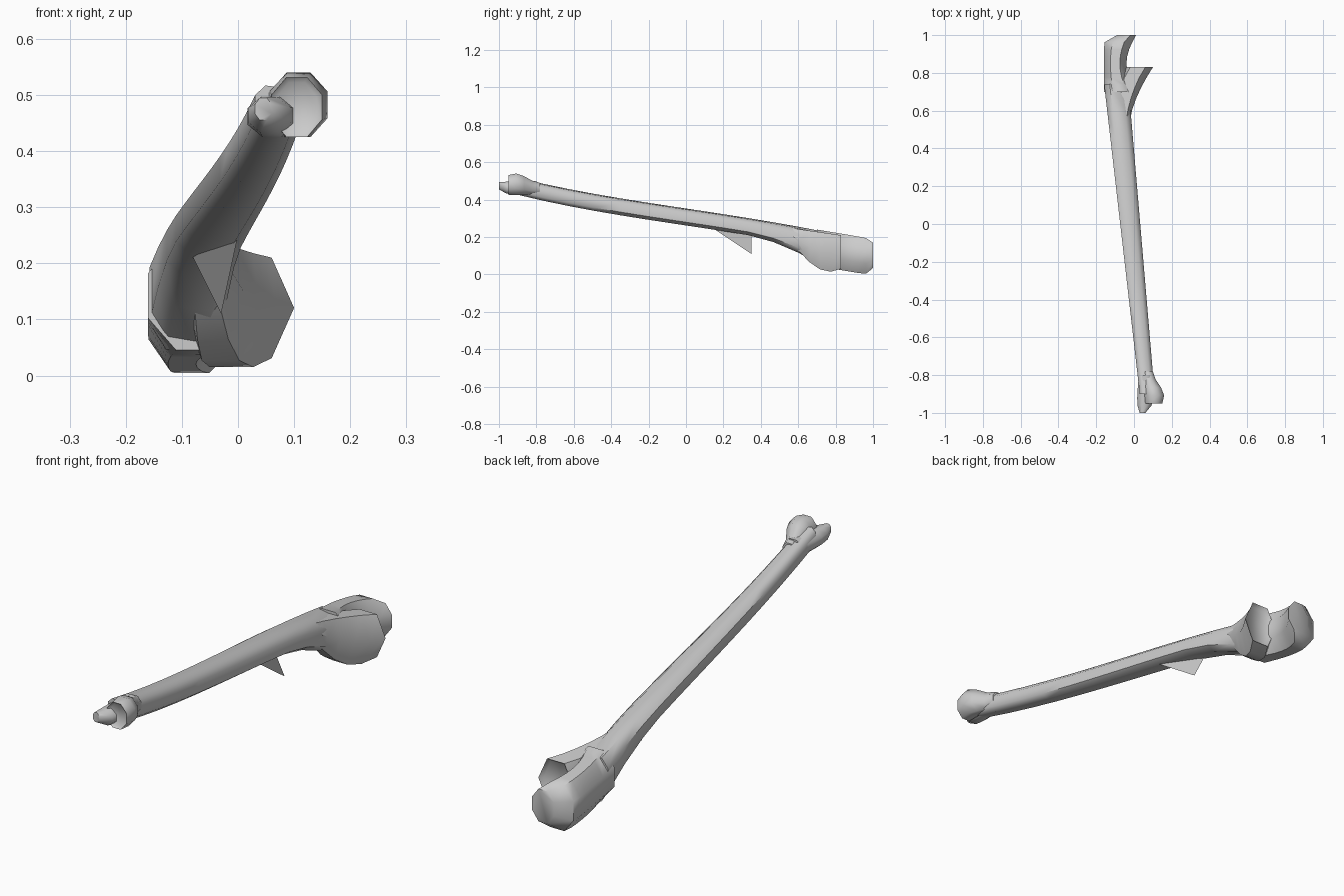
import bpy, bmesh
from math import sin, cos, pi, tau

default_cube = bpy.data.objects.get("Cube")
if default_cube:
    bpy.data.objects.remove(default_cube, do_unlink=True)

grey = (0.6, 0.6, 0.6, 1)
bone = bpy.data.materials.new("bone grey")
bone.use_nodes = True
bone.diffuse_color = grey
bone.node_tree.nodes["Principled BSDF"].inputs["Base Color"].default_value = grey


def finish(name, bm):
    """Turn a bmesh into a shaded object with the bone colour."""
    mesh = bpy.data.meshes.new(name)
    bm.to_mesh(mesh)
    bm.free()
    mesh.materials.append(bone)
    part = bpy.data.objects.new(name, mesh)
    bpy.context.collection.objects.link(part)
    bpy.ops.object.select_all(action="DESELECT")
    bpy.context.view_layer.objects.active = part
    part.select_set(True)
    bpy.ops.object.shade_smooth_by_angle(angle=pi / 3.5)


def polygon(sides, turn=0.5, tilt=0, bulk=1):
    """Section scaled to its box; bulk squares it, tilt raises the -x side."""
    angles = [(side + turn) * tau / sides for side in range(sides)]
    wide = max(cos(angle) for angle in angles) / bulk
    tall = max(sin(angle) for angle in angles) / bulk
    points = []
    for angle in angles:
        u = max(-1, min(1, cos(angle) / wide))
        v = max(-1, min(1, sin(angle) / tall))
        points.append((u, v - tilt * u))
    return points


def loft(name, section, start, end, steps, box, dish=0):
    """Sweep a section along y; box(y, t) gives left, right, bottom and top."""
    bm = bmesh.new()
    rings = []
    for step in range(steps + 1):
        t = step / steps
        y = start + (end - start) * t
        left, right, bottom, top = box(y, t)
        rings.append([bm.verts.new(((left + right + u * (right - left)) / 2, y,
                                    (bottom + top + v * (top - bottom)) / 2))
                      for u, v in section])
    for ring, following in zip(rings, rings[1:]):
        for i in range(len(section)):
            bm.faces.new((ring[i - 1], ring[i], following[i], following[i - 1]))
    bm.faces.new(rings[0])
    cap = bm.faces.new(rings[-1])
    bmesh.ops.recalc_face_normals(bm, faces=bm.faces)
    if dish:
        bmesh.ops.inset_individual(bm, faces=[cap], thickness=dish, depth=-dish)
    finish(name, bm)


# Long bowed shaft, deepening towards the rear
def shaft_box(y, t):
    middle = -0.02 - y / 10
    half = 0.053 + 0.015 * y
    top = 0.35 - 0.15 * y - 0.04 * y ** 3
    depth = 0.085 + max(0, y - 0.3) ** 2 / 2
    return middle - half, middle + half, top - depth, top


# Hooked rear process, hollowed on its +x side, with a blunt rounded end
def rear_box(y, t):
    blunt = t ** 20
    return (-0.16 + 0.07 * blunt, 0.01 - 0.05 * sin(pi * t),
            0.05 * (1 - t) - 0.005 + 0.04 * blunt, 0.24 - 0.05 * t - 0.02 * blunt)


# Side process flaring to a beak in front of the hollow
def side_box(y, t):
    return (-0.1 + 0.04 * t ** 6, -0.02 + 0.12 * t ** 1.5,
            0.19 - 0.175 * sin(2 * t), 0.25 - 0.04 * t)


# Joint head swelling to a round rim
def head_box(y, t):
    swell = sin(2 * t) ** 2
    return 0.045 + 0.015 * t, 0.1 + 0.06 * swell, 0.425, 0.49 + 0.05 * swell


# Spur blending into the head and narrowing to a blunt tip
def spur_box(y, t):
    taper = t ** 6
    return (0.025 - 0.015 * t + 0.02 * taper, 0.105 - 0.045 * taper,
            0.425 + 0.03 * taper, 0.5 - 0.005 * t)


octagon = polygon(8)
loft("shaft", polygon(8, tilt=0.12, bulk=1.3), -0.9, 0.74, 12, shaft_box)
loft("rear_process", octagon, 0.7, 1, 8, rear_box)
loft("side_process", polygon(6, turn=0), 0.55, 0.83, 5, side_box, dish=0.015)
loft("joint_head", octagon, -0.78, -0.95, 4, head_box, dish=0.01)
loft("head_spur", octagon, -0.8, -1, 5, spur_box)

# Thin stray flake under the shaft
flake = bmesh.new()
corners = (0, 0.14, 0.25), (-0.1, 0.35, 0.25), (-0.03, 0.35, 0.11)
flake.faces.new([flake.verts.new(corner) for corner in corners])
finish("under_flake", flake)
